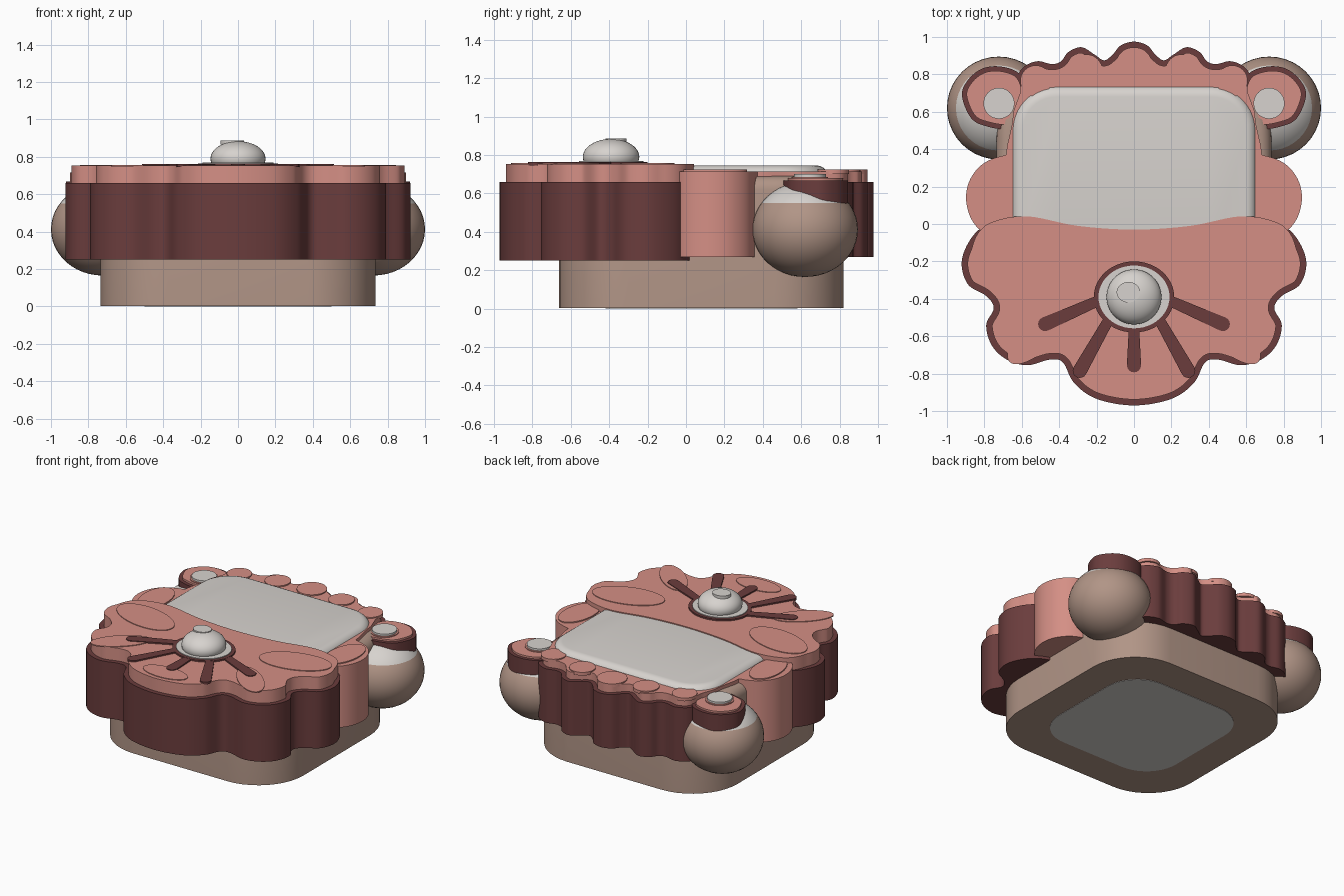
import bpy, bmesh, math
from mathutils import Vector

if "Cube" in bpy.data.objects:
    bpy.data.objects.remove(bpy.data.objects["Cube"])


def material(name, rgb):
    m = bpy.data.materials.new(name)
    m.diffuse_color = (*rgb, 1)
    m.use_nodes = True
    m.node_tree.nodes["Principled BSDF"].inputs["Base Color"].default_value = m.diffuse_color
    return m


PINK = material("coral_pink", (0.66, 0.275, 0.235))
DARK = material("dark_maroon", (0.145, 0.046, 0.046))
GREY = material("pale_grey", (0.68, 0.65, 0.62))
BROWN = material("warm_brown", (0.44, 0.30, 0.24))


def finish(bm, name, *mats):
    bmesh.ops.recalc_face_normals(bm, faces=bm.faces)
    me = bpy.data.meshes.new(name)
    bm.to_mesh(me)
    bm.free()
    ob = bpy.data.objects.new(name, me)
    bpy.context.collection.objects.link(ob)
    for m in mats:
        me.materials.append(m)
    return ob


def spline(pts, n=8):
    """Closed smooth curve through the points."""
    out, c = [], len(pts)
    for i in range(c):
        p0, p1, p2, p3 = (Vector(pts[(i + k - 1) % c]) for k in range(4))
        for j in range(n):
            t = j / n
            out.append(0.5 * (2 * p1 + (p2 - p0) * t + (2 * p0 - 5 * p1 + 4 * p2 - p3) * t * t
                              + (3 * p1 - p0 - 3 * p2 + p3) * t ** 3))
    return out


def inset(poly, d, weight=lambda p: 1):
    """Move an outline inward by d."""
    c = len(poly)
    area = sum(poly[i - 1].cross(poly[i]) for i in range(c))
    s = 1 if area > 0 else -1
    out = []
    for i, p in enumerate(poly):
        t = (poly[(i + 1) % c] - poly[i - 1]).normalized()
        out.append(p + Vector((-t.y, t.x)) * s * d * weight(p))
    return out


def mirrored(half):
    """Complete a right-half outline with its left half."""
    return half + [(-x, y) for x, y in reversed(half) if abs(x) > 1e-4]


def flip(poly, s):
    return [Vector((p[0] * s, p[1])) for p in poly]


def ellipse(cx, cy, rx, ry, n=32, rot=0):
    c, s = math.cos(rot), math.sin(rot)
    pts = []
    for i in range(n):
        a = 2 * math.pi * i / n
        x, y = rx * math.cos(a), ry * math.sin(a)
        pts.append(Vector((cx + x * c - y * s, cy + x * s + y * c)))
    return pts


def rounded_rect(x, y0, y1, r, n=10):
    pts = []
    for k, (cx, cy) in enumerate([(x - r, y1 - r), (r - x, y1 - r), (r - x, y0 + r), (x - r, y0 + r)]):
        for i in range(n + 1):
            a = math.pi / 2 * (k + i / n)
            pts.append(Vector((cx + r * math.cos(a), cy + r * math.sin(a))))
    return pts


def slab(name, poly, z0, z1, mat, bevel=0.0):
    """Extruded outline, optionally with a rounded upper edge."""
    bm = bmesh.new()
    rings = [(poly, z0)]
    if bevel:
        for i in range(7):
            a = math.pi / 2 * i / 6
            rings.append((inset(poly, bevel * (1 - math.cos(a))), z1 - bevel * (1 - math.sin(a))))
    else:
        rings.append((poly, z1))
    loops = [[bm.verts.new((p.x, p.y, z)) for p in pl] for pl, z in rings]
    c = len(poly)
    for a, b in zip(loops, loops[1:]):
        for i in range(c):
            bm.faces.new((a[i], a[(i + 1) % c], b[(i + 1) % c], b[i]))
    bm.faces.new(loops[0])
    bm.faces.new(loops[-1])
    big = [f for f in bm.faces if len(f.verts) > 4]
    bmesh.ops.triangulate(bm, faces=big)
    return finish(bm, name, mat)


def ball(name, loc, rad, *mats, split=None):
    bm = bmesh.new()
    bmesh.ops.create_uvsphere(bm, u_segments=40, v_segments=24, radius=1)
    for v in bm.verts:
        v.co = Vector([loc[k] + v.co[k] * rad[k] for k in range(3)])
    if split:
        bmesh.ops.bisect_plane(bm, geom=bm.verts[:] + bm.edges[:] + bm.faces[:],
                               plane_co=(0, 0, split), plane_no=(0, 0, 1))
        for f in bm.faces:
            f.material_index = int(f.calc_center_median().z > split)
    return finish(bm, name, *mats)


# Body and underside plate
slab("body", rounded_rect(0.735, -0.66, 0.82, 0.36), 0.003, 0.69, BROWN, 0.07)
slab("underside_plate", rounded_rect(0.5, -0.42, 0.58, 0.25), 0, 0.006, GREY)

# Cushioned panel
slab("panel", rounded_rect(0.655, -0.3, 0.74, 0.24), 0.5, 0.745, GREY, 0.06)

# Front scalloped shell with its lid
front = spline(mirrored([
    (0, -0.03), (0.3, -0.01), (0.56, 0.04), (0.73, 0.02), (0.85, -0.05), (0.92, -0.19), (0.89, -0.32),
    (0.79, -0.385), (0.75, -0.45), (0.79, -0.54), (0.76, -0.65), (0.68, -0.725), (0.57, -0.755),
    (0.45, -0.725), (0.38, -0.74), (0.32, -0.85), (0.2, -0.935), (0, -0.97)]))
rim = lambda p: min(1, max(0, (0.0 - p.y) / 0.12)) if abs(p.x) > 0.57 or p.y < -0.1 else 0
slab("front_shell", front, 0.25, 0.66, DARK)
slab("front_lid", inset(front, 0.032, rim), 0.66, 0.752, PINK)

# Back scalloped shell with its lid and round bumps
back = spline(mirrored([
    (0, 0.975), (0.07, 0.955), (0.115, 0.905), (0.16, 0.875), (0.21, 0.905), (0.28, 0.945), (0.35, 0.92),
    (0.39, 0.87), (0.44, 0.855), (0.52, 0.87), (0.6, 0.83), (0.635, 0.74), (0.65, 0.55), (0.68, 0.36),
    (0.58, 0.33)]))
slab("back_shell", back, 0.27, 0.66, DARK)
slab("back_lid", inset(back, 0.03, lambda p: min(1, max(0, (p.y - 0.6) / 0.1))), 0.66, 0.715, PINK)
for x, y, r in [(0, 0.845, 0.1), (0.255, 0.82, 0.087), (0.525, 0.765, 0.083)]:
    for s in ((1, -1) if x else (1,)):
        slab("back_bump", ellipse(x * s, y, r, r), 0.7, 0.723, PINK)

side = spline([(0.6, 0.36), (0.7, 0.365), (0.81, 0.32), (0.88, 0.23), (0.897, 0.12),
               (0.86, 0.01), (0.78, -0.05), (0.6, -0.05)])
lobe = spline([(0.92, 0.69), (0.88, 0.78), (0.8, 0.835), (0.7, 0.84), (0.61, 0.8), (0.575, 0.7),
               (0.6, 0.57), (0.67, 0.51), (0.78, 0.52), (0.87, 0.565)])
for s in (1, -1):
    # Side petals
    slab("side_petal", flip(side, s), 0.27, 0.715, PINK)
    slab("side_petal_bump", ellipse(0.757 * s, 0.14, 0.1, 0.178, rot=-0.08 * s), 0.7, 0.723, PINK)
    # Round corner feet, capped with a lobe and a button
    ball("corner_ball", (0.723 * s, 0.62, 0.412), (0.277, 0.275, 0.247), BROWN, GREY, split=0.55)
    slab("corner_lobe", flip(lobe, s), 0.54, 0.667, DARK)
    slab("corner_lobe_top", inset(flip(lobe, s), 0.025), 0.66, 0.68, PINK)
    slab("corner_button_ring", ellipse(0.722 * s, 0.645, 0.095, 0.095), 0.67, 0.686, PINK)
    slab("corner_button", ellipse(0.722 * s, 0.645, 0.083, 0.083), 0.67, 0.7, GREY)

# Hub: ring, dish, dome and cap
HUB = (0, -0.39)
slab("hub_ring", ellipse(*HUB, 0.215, 0.19, 48), 0.74, 0.763, DARK)
slab("hub_dish", ellipse(*HUB, 0.19, 0.168, 48), 0.74, 0.768, GREY)
ball("hub_dome", (*HUB, 0.79), (0.147, 0.147, 0.093), GREY)
slab("hub_cap", ellipse(-0.03, -0.365, 0.063, 0.055), 0.865, 0.886, GREY)

# Spokes fanning out from the hub
for x0, y0, x1, y1 in [(0.19, -0.41, 0.475, -0.535), (0.14, -0.52, 0.29, -0.785), (0, -0.56, 0, -0.755)]:
    for s in ((1, -1) if x0 else (1,)):
        a, b = Vector((x0 * s, y0)), Vector((x1 * s, y1))
        ang = math.atan2(b.y - a.y, b.x - a.x)
        pts = []
        for c, off, r in ((b, -math.pi / 2, 0.038), (a, math.pi / 2, 0.028)):
            for i in range(9):
                t = ang + off + math.pi * i / 8
                pts.append(c + r * Vector((math.cos(t), math.sin(t))))
        slab("hub_spoke", pts, 0.745, 0.762, DARK)

# Thin raised petals on the lid
for x, y, rx, ry, rot in [(0.6, -0.2, 0.25, 0.13, 0.25), (0.52, -0.6, 0.2, 0.085, -0.75), (0, -0.83, 0.17, 0.08, 0)]:
    for s in ((1, -1) if x else (1,)):
        slab("lid_petal", ellipse(x * s, y, rx, ry, 40, rot * s), 0.749, 0.757, PINK)

# Smooth curved walls, keep edges sharp
bpy.ops.object.select_all(action='SELECT')
bpy.context.view_layer.objects.active = bpy.context.selected_objects[0]
bpy.ops.object.shade_smooth_by_angle(angle=math.radians(35))
